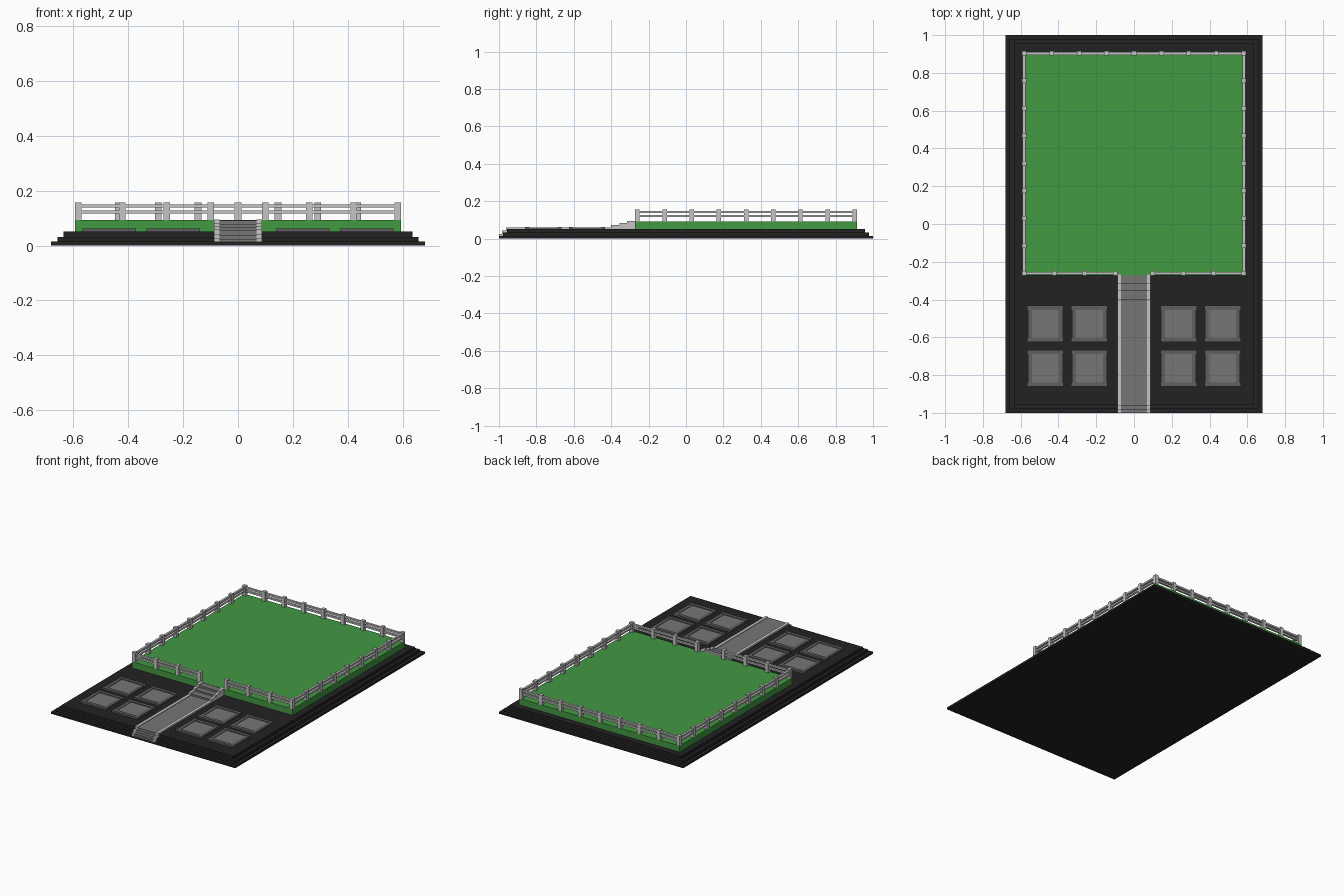
import bpy
import bmesh

if "Cube" in bpy.data.objects:
    bpy.data.objects.remove(bpy.data.objects["Cube"])


def material(name, rgb):
    m = bpy.data.materials.new(name)
    m.diffuse_color = (*rgb, 1)
    m.use_nodes = True
    m.node_tree.nodes["Principled BSDF"].inputs["Base Color"].default_value = m.diffuse_color
    return m


BLACK = material("dark stone", (0.016, 0.016, 0.016))
GREEN = material("grass green", (0.055, 0.32, 0.055))
GREY = material("path grey", (0.18, 0.18, 0.18))
RIM = material("plot rim grey", (0.115, 0.115, 0.115))
PALE = material("pale fence", (0.56, 0.56, 0.56))


def boxes(name, mat, spans):
    """One object made of boxes, each given as (x0, x1, y0, y1, z0, z1)."""
    bm = bmesh.new()
    for x0, x1, y0, y1, z0, z1 in spans:
        for v in bmesh.ops.create_cube(bm, size=1)["verts"]:
            v.co = (x1 if v.co.x > 0 else x0,
                    y1 if v.co.y > 0 else y0,
                    z1 if v.co.z > 0 else z0)
    return finish(name, mat, bm)


def finish(name, mat, bm):
    bmesh.ops.recalc_face_normals(bm, faces=bm.faces)
    mesh = bpy.data.meshes.new(name)
    bm.to_mesh(mesh)
    bm.free()
    mesh.materials.append(mat)
    ob = bpy.data.objects.new(name, mesh)
    bpy.context.collection.objects.link(ob)
    return ob


def extruded(name, mat, profile, x_ranges):
    """Extrude a (y, z) side profile across each x range."""
    bm = bmesh.new()
    for x0, x1 in x_ranges:
        face = bm.faces.new([bm.verts.new((x0, y, z)) for y, z in profile])
        new = bmesh.ops.extrude_face_region(bm, geom=[face])["geom"]
        for v in new:
            if isinstance(v, bmesh.types.BMVert):
                v.co.x = x1
    return finish(name, mat, bm)


# Stepped base
for name, inset, z0, z1 in (("base_lower", 0, 0, 0.014),
                            ("base_middle", 0.022, 0.014, 0.032),
                            ("base_upper", 0.044, 0.032, 0.051)):
    boxes(name, BLACK, [(-0.68 + inset, 0.68 - inset, -1 + inset, 1 - inset, z0, z1)])

# Raised lawn
boxes("lawn", GREEN, [(-0.593, 0.593, -0.272, 0.914, 0.051, 0.093)])

# Path with steps at both ends, and pale kerbs following it
steps = [(-1.0, 0.022), (-0.985, 0.039), (-0.963, 0.057),
         (-0.40, 0.068), (-0.355, 0.079), (-0.315, 0.0915)]


def step_profile(lift):
    pts = [(-1.0, 0.001)]
    for i, (y, z) in enumerate(steps):
        y_end = steps[i + 1][0] if i + 1 < len(steps) else -0.268
        pts += [(y, z + lift), (y_end, z + lift)]
    return pts + [(-0.268, 0.001)]


extruded("path", GREY, step_profile(0), [(-0.068, 0.068)])
extruded("path_kerbs", PALE, step_profile(0.004), [(-0.088, -0.068), (0.068, 0.088)])

# Garden plots: framed slabs, four on each side of the path
SIZE, BAR = 0.097, 0.022
rims, slabs = [], []
for cx in (-0.469, -0.236, 0.236, 0.469):
    for cy in (-0.529, -0.763):
        for s in (-1, 1):
            a, b = sorted((s * SIZE, s * (SIZE - BAR)))
            rims.append((cx - SIZE, cx + SIZE, cy + a, cy + b, 0.051, 0.063))
            a, b = sorted((s * (SIZE - 0.004), s * (SIZE - BAR - 0.004)))
            rims.append((cx + a, cx + b, cy - SIZE + BAR, cy + SIZE - BAR, 0.051, 0.061))
        h = SIZE - BAR
        slabs.append((cx - h + 0.004, cx + h - 0.004, cy - h, cy + h, 0.051, 0.058))
boxes("plot_rims", RIM, rims)
boxes("plot_slabs", GREY, slabs)

# Fence runs: posts at even spacing, with two rails between the ends
X, Y0, Y1 = 0.582, -0.26, 0.903
runs = [((-X, Y1), (X, Y1), 8), ((-X, Y0), (-X, Y1), 8), ((X, Y0), (X, Y1), 8),
        ((-X, Y0), (-0.099, Y0), 3), ((0.099, Y0), (X, Y0), 3)]
posts, rails = set(), []
for (xa, ya), (xb, yb), n in runs:
    for i in range(n + 1):
        posts.add((round(xa + (xb - xa) * i / n, 4), round(ya + (yb - ya) * i / n, 4)))
    for z0, z1 in ((0.116, 0.127), (0.138, 0.149)):
        rails.append((xa - 0.007, xb + 0.007, ya - 0.007, yb + 0.007, z0, z1))
P = 0.012
boxes("fence_posts", PALE, [(x - P, x + P, y - P, y + P, 0.093, 0.157)
                            for x, y in sorted(posts)])
boxes("fence_rails", PALE, rails)
